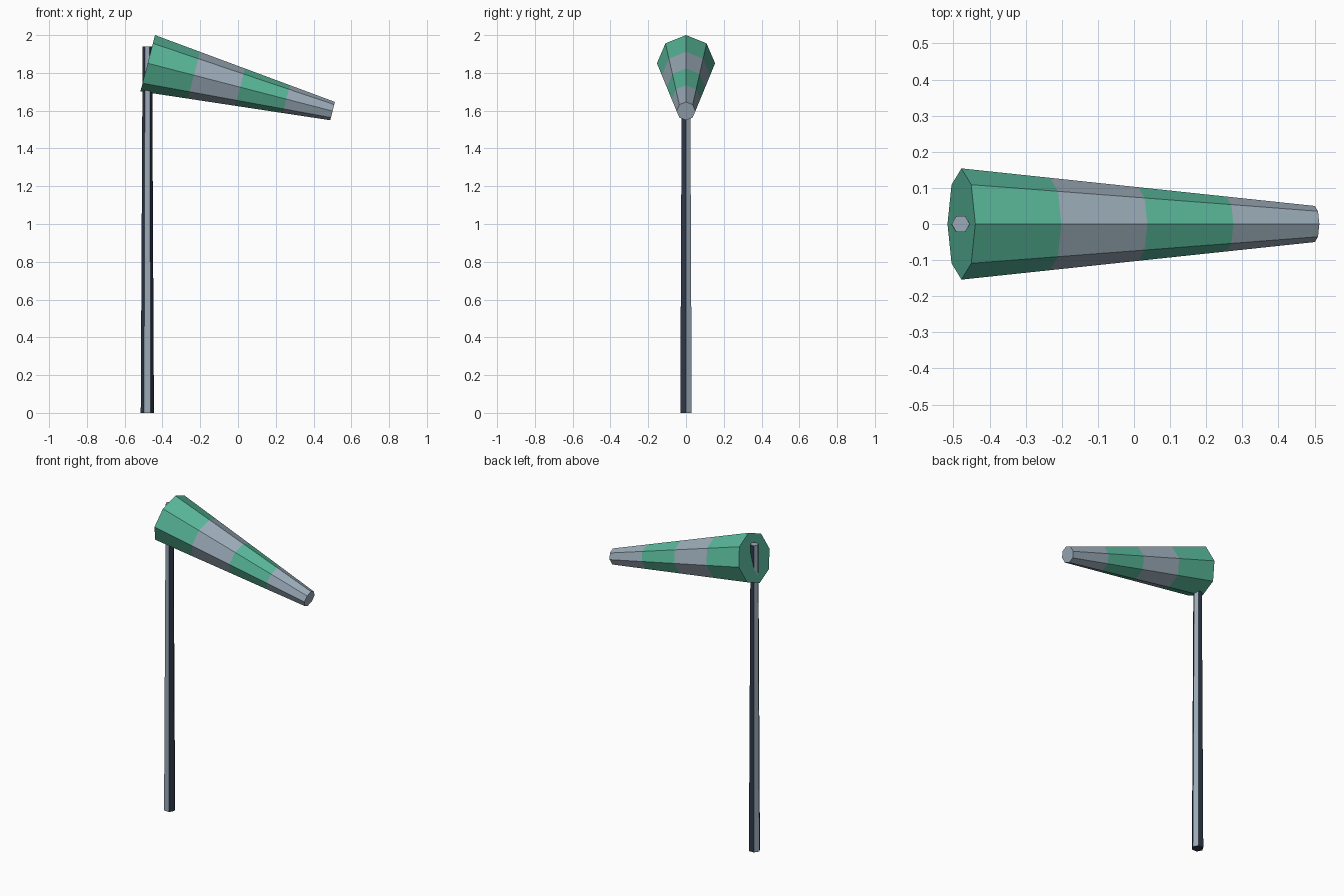
import bpy, bmesh
from math import radians, cos, sin, tau
from mathutils import Vector

cube = bpy.data.objects.get("Cube")
if cube:
    bpy.data.objects.remove(cube, do_unlink=True)


def material(name, r, g, b):
    """Flat material from 0-255 sRGB values, stored as linear."""
    lin = [((c / 255 + 0.055) / 1.055) ** 2.4 for c in (r, g, b)]
    mat = bpy.data.materials.new(name)
    mat.use_nodes = True
    mat.diffuse_color = (*lin, 1)
    bsdf = mat.node_tree.nodes["Principled BSDF"]
    bsdf.inputs["Base Color"].default_value = (*lin, 1)
    bsdf.inputs["Roughness"].default_value = 0.9
    return mat


green = material("sock green", 88, 182, 152)
grey = material("pale grey", 155, 171, 184)
navy = material("dark navy", 48, 57, 75)


def tapered_tube(name, start, end, up, r0, r1, sides, rings, mats, rule, caps):
    """Capped straight tube; rule(segment, side) picks each side's material."""
    start, end, up = Vector(start), Vector(end), Vector(up)
    side_dir = (end - start).normalized().cross(up)
    bm = bmesh.new()
    loops = []
    for i in range(rings + 1):
        t = i / rings
        centre, r = start.lerp(end, t), r0 + (r1 - r0) * t
        loops.append([bm.verts.new(centre + r * (cos(tau * k / sides) * up
                                                 + sin(tau * k / sides) * side_dir))
                      for k in range(sides)])
    for i in range(rings):
        for k in range(sides):
            n = (k + 1) % sides
            face = bm.faces.new((loops[i][k], loops[i][n], loops[i + 1][n], loops[i + 1][k]))
            face.material_index = rule(i, k)
    for loop, index in zip((loops[0], loops[-1]), caps):
        bm.faces.new(loop).material_index = index
    bmesh.ops.recalc_face_normals(bm, faces=bm.faces)
    mesh = bpy.data.meshes.new(name)
    bm.to_mesh(mesh)
    bm.free()
    for m in mats:
        mesh.materials.append(m)
    obj = bpy.data.objects.new(name, mesh)
    bpy.context.collection.objects.link(obj)
    return obj


# Six-sided pole with alternating pale and dark faces
POLE_X = -0.48
tapered_tube("pole", (POLE_X, 0, 0), (POLE_X, 0, 1.94), (1, 0, 0), 0.035, 0.025,
             6, 1, (grey, navy), lambda seg, side: side % 2, (1, 0))

# Drooping eight-sided sock in four equal bands, closed at both ends
tilt = radians(14.5)
mouth = Vector((-0.478, 0, 1.851))
tip = mouth + 1.011 * Vector((cos(tilt), 0, -sin(tilt)))
tapered_tube("wind_sock", mouth, tip, (sin(tilt), 0, cos(tilt)), 0.154, 0.05,
             8, 4, (green, grey), lambda seg, side: seg % 2, (0, 1))
